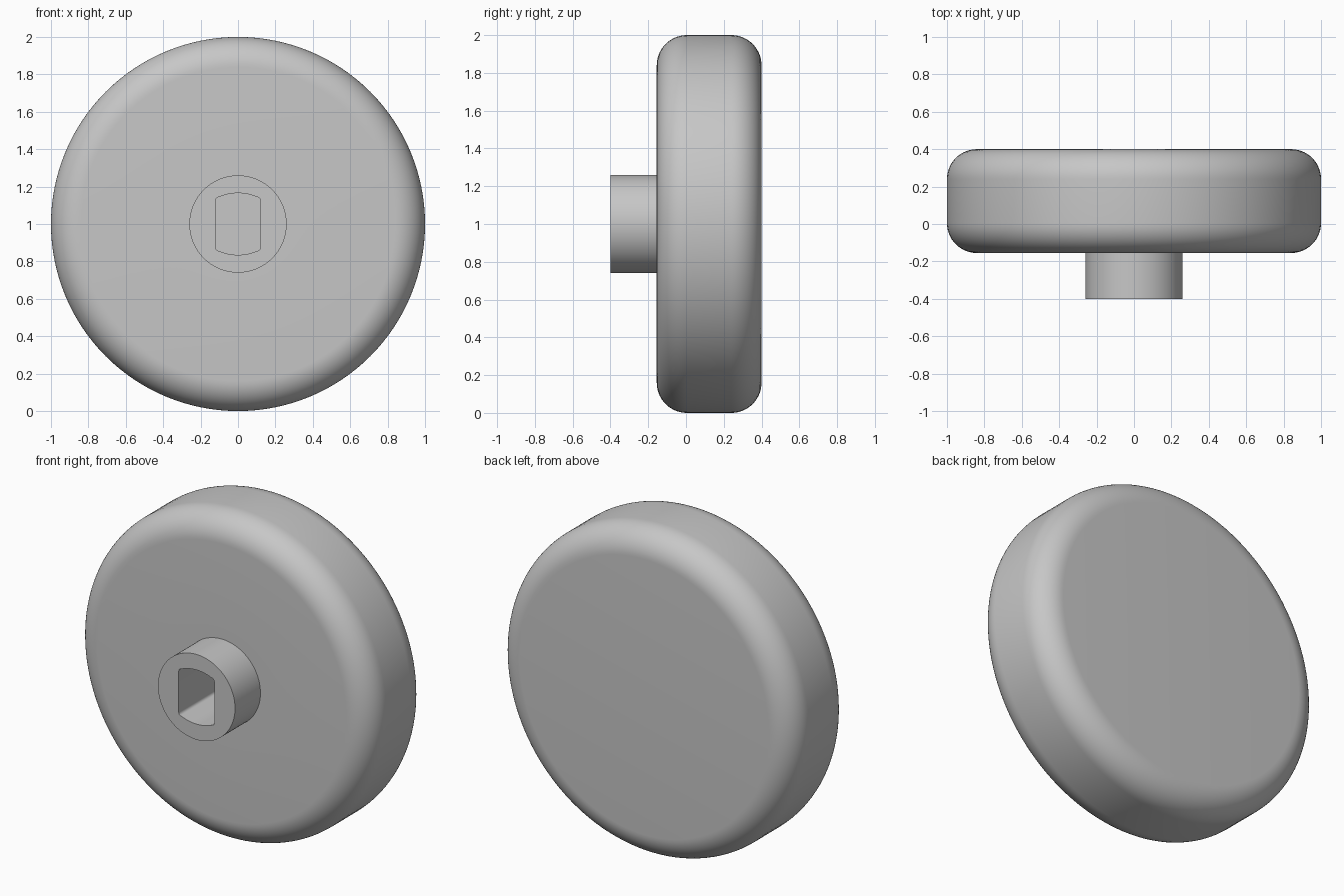
import bpy, bmesh
from math import sin, cos, pi, asin
from mathutils import Vector

cube = bpy.data.objects.get("Cube")
if cube:
    bpy.data.objects.remove(cube)

SEGMENTS = 128
CENTRE_Z = 1.0
FRONT, FACE, BACK = -0.4, -0.155, 0.4
RADIUS, FILLET, HUB = 1.0, 0.16, 0.26

grey = bpy.data.materials.new("plain grey")
grey.use_nodes = True
colour = (0.57, 0.57, 0.57, 1)
grey.diffuse_color = colour
grey.node_tree.nodes["Principled BSDF"].inputs["Base Color"].default_value = colour


def skin(name, rings):
    """Bridge closed rings of points and cap both ends."""
    bm = bmesh.new()
    loops = [[bm.verts.new(p) for p in ring] for ring in rings]
    n = len(loops[0])
    for a, b in zip(loops, loops[1:]):
        for i in range(n):
            j = (i + 1) % n
            bm.faces.new((a[i], a[j], b[j], b[i]))
    bm.faces.new(loops[0])
    bm.faces.new(loops[-1])
    bmesh.ops.recalc_face_normals(bm, faces=bm.faces)
    mesh = bpy.data.meshes.new(name)
    bm.to_mesh(mesh)
    bm.free()
    obj = bpy.data.objects.new(name, mesh)
    bpy.context.collection.objects.link(obj)
    mesh.materials.append(grey)
    return obj


def circle(r, y):
    angles = [2 * pi * i / SEGMENTS for i in range(SEGMENTS)]
    return [(r * cos(a), y, CENTRE_Z + r * sin(a)) for a in angles]


# Knob: hub, then a thick disc with rounded rims, as one turned profile
profile = [(HUB, FRONT), (HUB, FACE)]
steps = 14
for y, start in ((FACE + FILLET, -pi / 2), (BACK - FILLET, 0)):
    for i in range(steps + 1):
        a = start + pi / 2 * i / steps
        profile.append((RADIUS - FILLET + FILLET * cos(a), y + FILLET * sin(a)))
knob = skin("knob", [circle(r, y) for r, y in profile])

# Shaft socket: flat sides, bowed ends, softened corners
half_w, half_h, bow, corner = 0.12, 0.165, 0.26, 0.018
top = []
spread = asin((half_w - corner) / bow)
for i in range(13):
    a = spread * (1 - 2 * i / 12)
    top.append(Vector((bow * sin(a), half_h - bow + bow * cos(a))))
edge_z = top[0].y
bend = [Vector((half_w - corner + corner * cos(a), edge_z - corner + corner * sin(a)))
        for a in (0, pi / 8, pi / 4, 3 * pi / 8)]
half = bend + top + [Vector((-p.x, p.y)) for p in reversed(bend)]
outline = half + [-p for p in half]
cutter = skin("socket_cutter", [[(p.x, y, CENTRE_Z + p.y) for p in outline]
                                for y in (FRONT - 0.1, 0.0)])
cutter.hide_render = True

cut = knob.modifiers.new("socket", "BOOLEAN")
cut.operation = "DIFFERENCE"
cut.solver = "EXACT"
cut.object = cutter
bpy.context.view_layer.objects.active = knob
bpy.ops.object.select_all(action="DESELECT")
knob.select_set(True)
bpy.ops.object.modifier_apply(modifier=cut.name)
bpy.data.objects.remove(cutter)

bpy.ops.object.shade_smooth_by_angle(angle=pi / 6)
